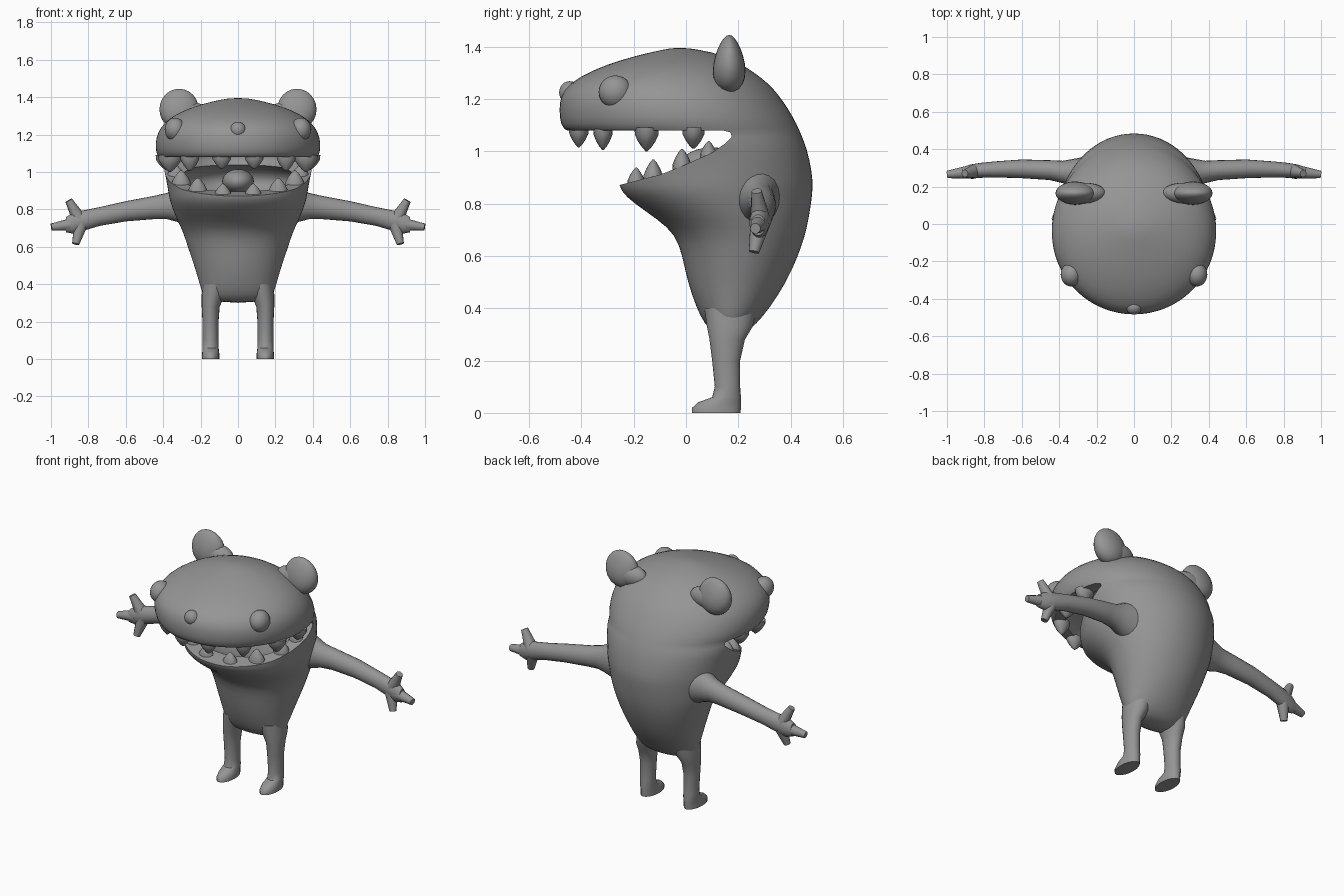
import bpy, bmesh, math
from mathutils import Vector

if "Cube" in bpy.data.objects:
    bpy.data.objects.remove(bpy.data.objects["Cube"])

GREY = (0.3, 0.3, 0.3, 1)
skin = bpy.data.materials.new("plain grey")
skin.use_nodes = True
skin.diffuse_color = GREY
skin.node_tree.nodes["Principled BSDF"].inputs["Base Color"].default_value = GREY


def finish(name, bm):
    bmesh.ops.recalc_face_normals(bm, faces=bm.faces)
    mesh = bpy.data.meshes.new(name)
    bm.to_mesh(mesh)
    bm.free()
    mesh.materials.append(skin)
    ob = bpy.data.objects.new(name, mesh)
    bpy.context.collection.objects.link(ob)
    return ob


def activate(ob):
    bpy.ops.object.select_all(action='DESELECT')
    ob.select_set(True)
    bpy.context.view_layer.objects.active = ob


def smooth(ob, angle=45):
    activate(ob)
    bpy.ops.object.shade_smooth_by_angle(angle=math.radians(angle))


def apply(ob, kind, **settings):
    mod = ob.modifiers.new(kind.title(), kind)
    for key, value in settings.items():
        setattr(mod, key, value)
    activate(ob)
    bpy.ops.object.modifier_apply(modifier=mod.name)


def loft(name, rings, place, sides):
    """Skin of elliptical rings; place(ring, cos, sin) gives each point."""
    bm = bmesh.new()
    turns = [2 * math.pi * i / sides for i in range(sides)]
    loops = [[bm.verts.new(place(r, math.cos(t), math.sin(t))) for t in turns] for r in rings]
    for a, b in zip(loops, loops[1:]):
        for i in range(sides):
            j = (i + 1) % sides
            bm.faces.new((a[i], a[j], b[j], b[i]))
    bm.faces.new(loops[0])
    bm.faces.new(loops[-1])
    return finish(name, bm)


def ball(name, centre, radii, taper=0, segs=24):
    bm = bmesh.new()
    bmesh.ops.create_uvsphere(bm, u_segments=segs, v_segments=segs // 2, radius=1)
    for v in bm.verts:
        v.co.y *= 1 - taper * v.co.z
        v.co = Vector(c + r * k for c, r, k in zip(centre, radii, v.co))
    ob = finish(name, bm)
    smooth(ob)
    return ob


def cone(name, start, end, r1, r2, sides=10):
    start, end = Vector(start), Vector(end)
    q = (end - start).to_track_quat('Z', 'Y')
    return loft(name, [(start, r1), (start.lerp(end, .5), r1 * .5 + r2 * .5), (end, r2)],
                lambda r, c, s: r[0] + q @ Vector((c * r[1], s * r[1], 0)), sides)


# Body: height, half width, front, back
body = loft("body", [
    (.30, .13, .11, .22), (.34, .19, .07, .27), (.40, .205, .04, .32),
    (.50, .235, .005, .385), (.60, .27, -.015, .43), (.68, .295, -.04, .457),
    (.74, .325, -.11, .47), (.80, .35, -.2, .48), (.85, .367, -.255, .486),
    (.89, .374, -.26, .487), (.97, .387, -.26, .475), (1.04, .405, -.3, .453),
    (1.07, .42, -.46, .44), (1.10, .442, -.482, .428), (1.16, .444, -.488, .395),
    (1.21, .432, -.482, .36), (1.26, .4, -.45, .318), (1.31, .335, -.36, .25),
    (1.35, .24, -.25, .185), (1.38, .13, -.13, .1), (1.396, .04, -.05, .0)],
    lambda r, c, s: (r[1] * c, (r[2] + r[3]) / 2 + (r[3] - r[2]) / 2 * s, r[0]), 32)
apply(body, 'SUBSURF', levels=1)

# Mouth: wedge seen from the side, then hollows in the palate and the jaw
jaw_line = [(-.7, .87), (-.25, .872), (-.2, .885), (-.1, .91), (0, .95),
            (.1, .995), (.15, 1.03), (.175, 1.055)]
bm = bmesh.new()
face = bm.faces.new([bm.verts.new((-.6, y, z))
                     for y, z in jaw_line + [(.17, 1.072), (.14, 1.08), (-.7, 1.08)]])
extruded = bmesh.ops.extrude_face_region(bm, geom=[face])["geom"]
bmesh.ops.translate(bm, vec=(1.2, 0, 0),
                    verts=[g for g in extruded if isinstance(g, bmesh.types.BMVert)])
cutters = [finish("mouth_wedge", bm),
           ball("palate_hollow", (0, -.04, 1.079), (.355, .36, .12), segs=32),
           ball("jaw_hollow", (0, .1, .95), (.315, .29, .12), segs=32)]
for cutter in cutters:
    cutter.hide_render = True
    apply(body, 'BOOLEAN', operation='DIFFERENCE', solver='EXACT', object=cutter)
    bpy.data.objects.remove(cutter)
smooth(body, 40)


def jaw_height(y):
    for (y0, z0), (y1, z1) in zip(jaw_line, jaw_line[1:]):
        if y <= y1:
            return z0 + (z1 - z0) * (y - y0) / (y1 - y0)
    return z1


def tooth(name, x, y, z, width, height):
    ob = loft(name, [(0, 1), (.3, .97), (.6, .7), (.85, .36), (1, .08)],
              lambda r, c, s: (x + width * r[1] * c, y + .75 * width * r[1] * s, z + height * r[0]), 12)
    smooth(ob, 60)


ball("tongue", (0, .1, .95), (.085, .12, .065))
ball("nose", (0, -.445, 1.225), (.043, .04, .043))

# Paired parts
for side, s in (("left", 1), ("right", -1)):
    ball(side + "_eye", (s * .336, -.27, 1.227), (.056, .064, .063))
    ball(side + "_ear", (s * .315, .165, 1.335), (.105, .06, .11), taper=.3)
    ball(side + "_ear_base", (s * .26, .165, 1.31), (.11, .055, .065))

    # Leg and foot: height, centre x, half width, front, back
    leg = loft(side + "_leg", [
        (0, .146, .047, .022, .208), (.018, .146, .047, .022, .21), (.04, .146, .045, .045, .21),
        (.06, .147, .043, .1, .21), (.1, .147, .042, .11, .207), (.2, .147, .043, .1, .207),
        (.28, .146, .048, .09, .225), (.33, .135, .06, .08, .255), (.4, .12, .07, .07, .27)],
        lambda r, c, q: (s * (r[1] + r[2] * c), (r[3] + r[4]) / 2 + (r[4] - r[3]) / 2 * q, r[0]), 20)
    smooth(leg)

    # Arm and palm: x, centre y, half depth, centre z, half height
    arm = loft(side + "_arm", [
        (.26, .27, .09, .83, .12), (.33, .272, .075, .825, .09), (.38, .278, .06, .818, .07),
        (.45, .288, .053, .81, .062), (.6, .295, .05, .79, .054), (.74, .292, .043, .762, .05),
        (.82, .287, .04, .742, .054), (.88, .28, .037, .728, .058), (.92, .275, .028, .718, .04)],
        lambda r, c, q: (s * r[0], r[1] + r[2] * c, r[3] + r[4] * q), 20)
    smooth(arm)

    # Fingers
    for name, start, end, r in (("upper", (.85, .283, .75), (.905, .27, .848), .038),
                                ("middle", (.88, .278, .722), (.998, .265, .705), .036),
                                ("lower", (.84, .283, .72), (.868, .26, .615), .038)):
        finger = cone(f"{side}_{name}_finger", (s * start[0], *start[1:]),
                      (s * end[0], *end[1:]), r, .02)
        smooth(finger)

    # Teeth along both lips
    for i, (deg, width, height) in enumerate(((13, .05, .075), (42, .05, .085),
                                              (71, .062, .09), (97, .058, .08))):
        a = math.radians(deg)
        tooth(f"{side}_upper_tooth_{i}", s * .385 * math.sin(a), -.02 - .4 * math.cos(a),
              1.09, width, -height)
    for i, (deg, width, height) in enumerate(((14, .045, .07), (40, .05, .085),
                                              (65, .05, .085), (84, .045, .07))):
        a = math.radians(deg)
        y = .12 - .32 * math.cos(a)
        tooth(f"{side}_lower_tooth_{i}", s * .335 * math.sin(a), y,
              jaw_height(y) - .02, width, height)
